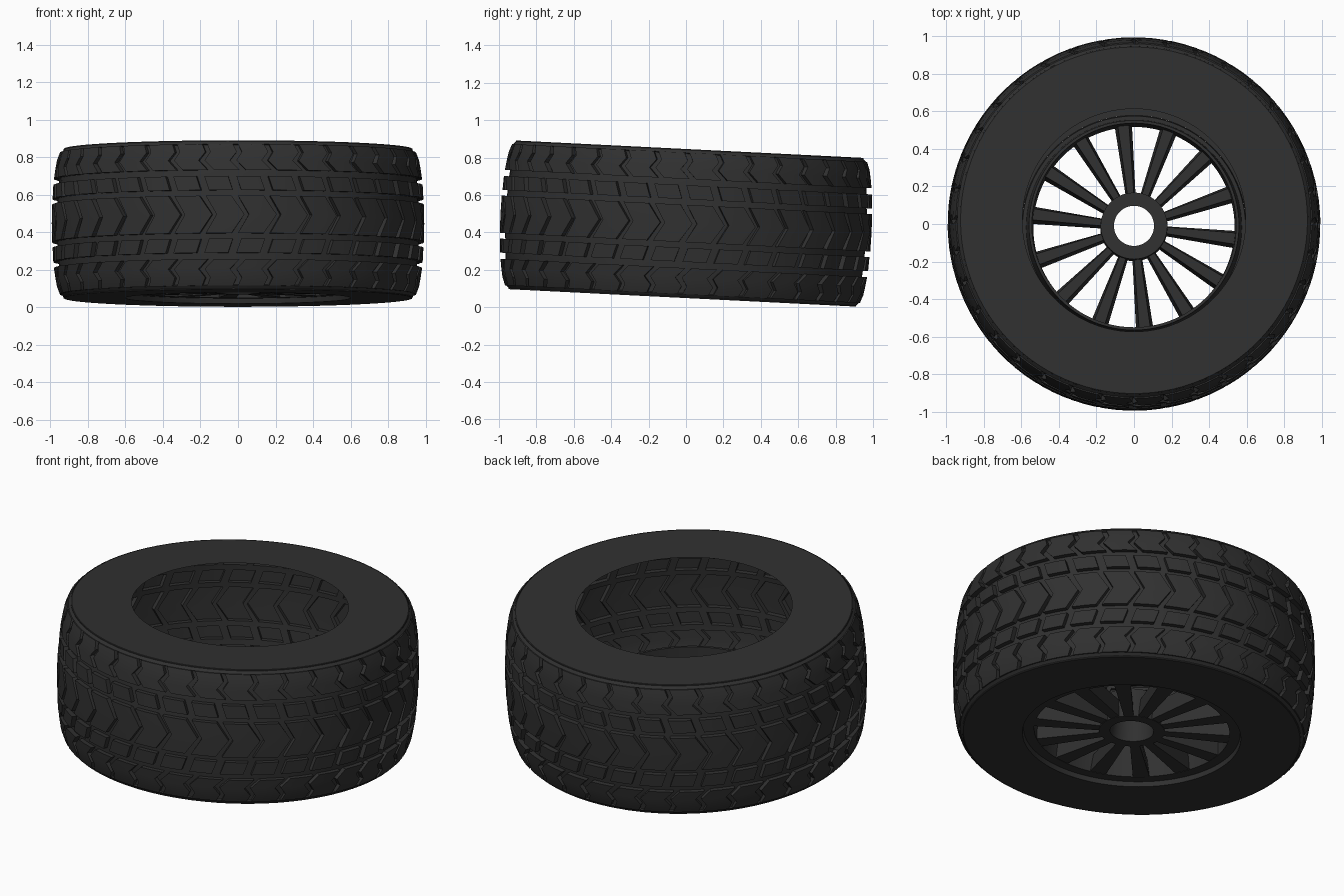
import bpy, bmesh, math
from mathutils import Matrix

if "Cube" in bpy.data.objects:
    bpy.data.objects.remove(bpy.data.objects["Cube"])

TILT, LIFT, HALF, PITCHES = -0.05, 0.447, 0.398, 36

mat = bpy.data.materials.new("dark_rubber")
mat.diffuse_color = (0.03, 0.03, 0.03, 1)
mat.use_nodes = True
mat.node_tree.nodes["Principled BSDF"].inputs["Base Color"].default_value = mat.diffuse_color


def finish(bm, name, angle=30):
    """Tilt and lift a part into place, then link it."""
    bm.transform(Matrix.Translation((0, 0, LIFT)) @ Matrix.Rotation(TILT, 4, 'X'))
    me = bpy.data.meshes.new(name)
    bm.to_mesh(me)
    bm.free()
    me.materials.append(mat)
    ob = bpy.data.objects.new(name, me)
    bpy.context.collection.objects.link(ob)
    bpy.ops.object.select_all(action='DESELECT')
    ob.select_set(True)
    bpy.context.view_layer.objects.active = ob
    bpy.ops.object.shade_smooth_by_angle(angle=math.radians(angle))


def lathe(bm, profile, n=96, closed=False):
    """Spin an (r, z) profile about the wheel axis."""
    rings = [[bm.verts.new((r * math.cos(2 * math.pi * i / n),
                            r * math.sin(2 * math.pi * i / n), z))
              for i in range(n)] for r, z in profile]
    pairs = list(zip(rings, rings[1:] + rings[:1])) if closed else list(zip(rings, rings[1:]))
    for a, b in pairs:
        for i in range(n):
            j = (i + 1) % n
            bm.faces.new((a[i], a[j], b[j], b[i]))


# Tread: half the rows from centre out (z, base radius, angular shift, block share, is block)
half = [
    (0.0,   0.966, 0.34, 0.86, True),
    (0.10,  0.964, 0.00, 0.80, False),
    (0.13,  0.961, 0.10, 0.74, True),
    (0.205, 0.957, -0.05, 0.74, False),
    (0.238, 0.954, 0.25, 0.80, True),
    (0.29,  0.946, -0.05, 0.80, True),
    (0.335, 0.938, 0.12, 0.84, True),
    (0.378, 0.930, 0.00, 0.84, False),
    (HALF,  0.930, 0.00, 0.84, False),
]
rows = [(-z, r, s, w) for z, r, s, w, _ in reversed(half[1:])] + [h[:4] for h in half]
flags = [h[4] for h in half[:-1]]
flags = flags[::-1] + flags

bm = bmesh.new()
grid = []
for z, r, shift, share in rows:
    ring = []
    for p in range(PITCHES):
        for f in (0, share / 2, share):
            a = 2 * math.pi * (p + shift + f) / PITCHES
            ring.append(bm.verts.new((r * math.cos(a), r * math.sin(a), z)))
    grid.append(ring)
blocks, n = [], PITCHES * 3
for k, (lo, hi) in enumerate(zip(grid, grid[1:])):
    for i in range(n):
        j = (i + 1) % n
        face = bm.faces.new((lo[i], lo[j], hi[j], hi[i]))
        if flags[k] and i % 3 != 2:
            blocks.append(face)
# Raise the blocks out of the skin
out = bmesh.ops.extrude_face_region(bm, geom=blocks)
for v in out["geom"]:
    if isinstance(v, bmesh.types.BMVert):
        r = math.hypot(v.co.x, v.co.y)
        depth = 0.028 if abs(v.co.z) < 0.36 else 0.02
        v.co.x *= (r + depth) / r
        v.co.y *= (r + depth) / r
bmesh.ops.delete(bm, geom=[f for f in blocks if f.is_valid], context='FACES')
finish(bm, "tyre_tread", 25)

# Flat sidewalls with open centre holes
bm = bmesh.new()
lathe(bm, [(0.595, HALF), (0.925, HALF), (0.943, HALF - 0.02), (0.935, HALF - 0.025)], 108)
lathe(bm, [(0.60, -HALF), (0.925, -HALF), (0.943, -HALF + 0.02), (0.935, -HALF + 0.025)], 108)
bmesh.ops.recalc_face_normals(bm, faces=bm.faces)
finish(bm, "tyre_sidewalls")

# Rim lip and barrel on the lower side
bm = bmesh.new()
lathe(bm, [(0.60, -HALF), (0.595, -0.37), (0.537, -0.37), (0.545, -0.13), (0.56, -0.13), (0.575, -0.37)])
finish(bm, "wheel_rim")

# Hub with through hole
bm = bmesh.new()
lathe(bm, [(0.12, -0.37), (0.18, -0.37), (0.178, -0.2), (0.107, -0.2)], 48, True)
bmesh.ops.recalc_face_normals(bm, faces=bm.faces)
finish(bm, "wheel_hub")

# Fourteen tapered spokes
bm = bmesh.new()
for k in range(14):
    rot = Matrix.Rotation(math.radians(96) + 2 * math.pi * k / 14, 4, 'Z')
    cube = bmesh.ops.create_cube(bm, size=2)["verts"]
    for v in cube:
        outer, top = v.co.x > 0, v.co.z > 0
        w = (0.046 if outer else 0.026) * (0.65 if top else 1)
        v.co = (0.543 if outer else 0.165, w * v.co.y, -0.26 if top else -0.368)
    bmesh.ops.transform(bm, matrix=rot, verts=cube)
finish(bm, "wheel_spokes")
